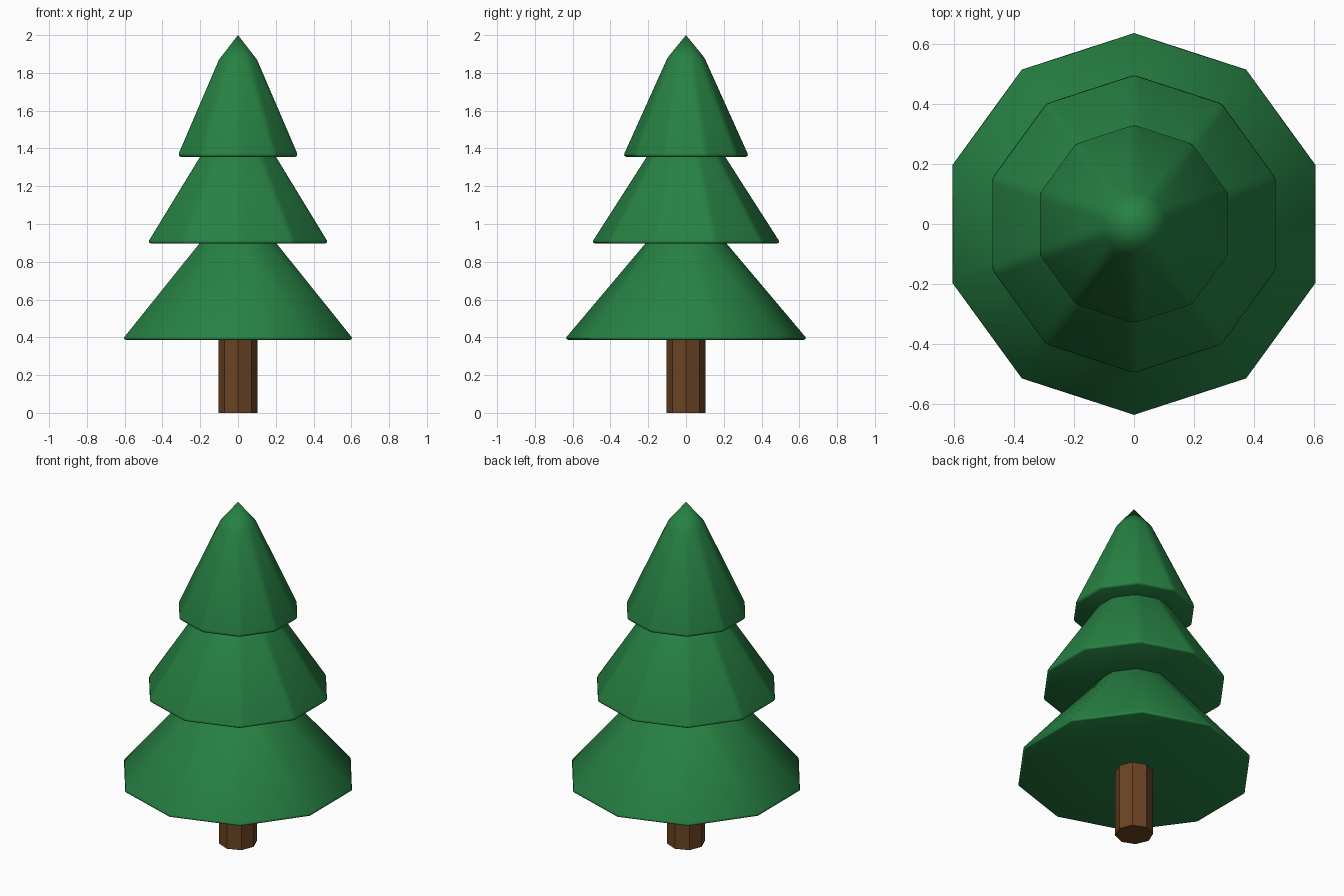
import bpy
import bmesh
from math import sin, cos, pi

cube = bpy.data.objects.get("Cube")
if cube:
    bpy.data.objects.remove(cube, do_unlink=True)


def make_material(name, colour):
    mat = bpy.data.materials.new(name)
    mat.use_nodes = True
    mat.diffuse_color = colour
    bsdf = mat.node_tree.nodes["Principled BSDF"]
    bsdf.inputs["Base Color"].default_value = colour
    bsdf.inputs["Roughness"].default_value = 0.9
    return mat


def lathe(name, profile, sides, mat, smooth):
    """Closed faceted solid from (radius, height) points, a corner facing +y and -y."""
    bm = bmesh.new()
    rings = []
    for r, z in profile:
        if r == 0:
            rings.append([bm.verts.new((0, 0, z))] * sides)
        else:
            rings.append([bm.verts.new((r * sin(2 * pi * i / sides),
                                        r * cos(2 * pi * i / sides), z))
                          for i in range(sides)])
    for low, high in zip(rings, rings[1:]):
        for i in range(sides):
            j = (i + 1) % sides
            corners = dict.fromkeys((low[i], low[j], high[j], high[i]))
            bm.faces.new(list(corners))
    for (r, _), ring in zip(profile, rings):
        if r > 0 and ring in (rings[0], rings[-1]):
            bm.faces.new(ring)
    bmesh.ops.recalc_face_normals(bm, faces=bm.faces)
    for face in bm.faces:
        face.smooth = smooth
    mesh = bpy.data.meshes.new(name)
    bm.to_mesh(mesh)
    bm.free()
    mesh.materials.append(mat)
    obj = bpy.data.objects.new(name, mesh)
    bpy.context.collection.objects.link(obj)
    return obj


green = make_material("pine green", (0.02, 0.22, 0.056, 1))
brown = make_material("bark brown", (0.145, 0.057, 0.017, 1))

# Trunk
lathe("trunk", [(0.102, 0), (0.102, 0.45)], 8, brown, False)

# Foliage tiers: skirts with softened rims, the last closing to a tip
tiers = {
    "lower_foliage": [(0.645, 0.387), (0.17, 0.95)],
    "middle_foliage": [(0.505, 0.897), (0.17, 1.42)],
    "upper_foliage": [(0.338, 1.355), (0.106, 1.87), (0, 2.0)],
}
for name, profile in tiers.items():
    tier = lathe(name, profile, 10, green, True)
    bevel = tier.modifiers.new("soft_rim", 'BEVEL')
    bevel.width = 0.02
    bevel.segments = 2
    bevel.limit_method = 'ANGLE'
    bevel.angle_limit = pi / 6
